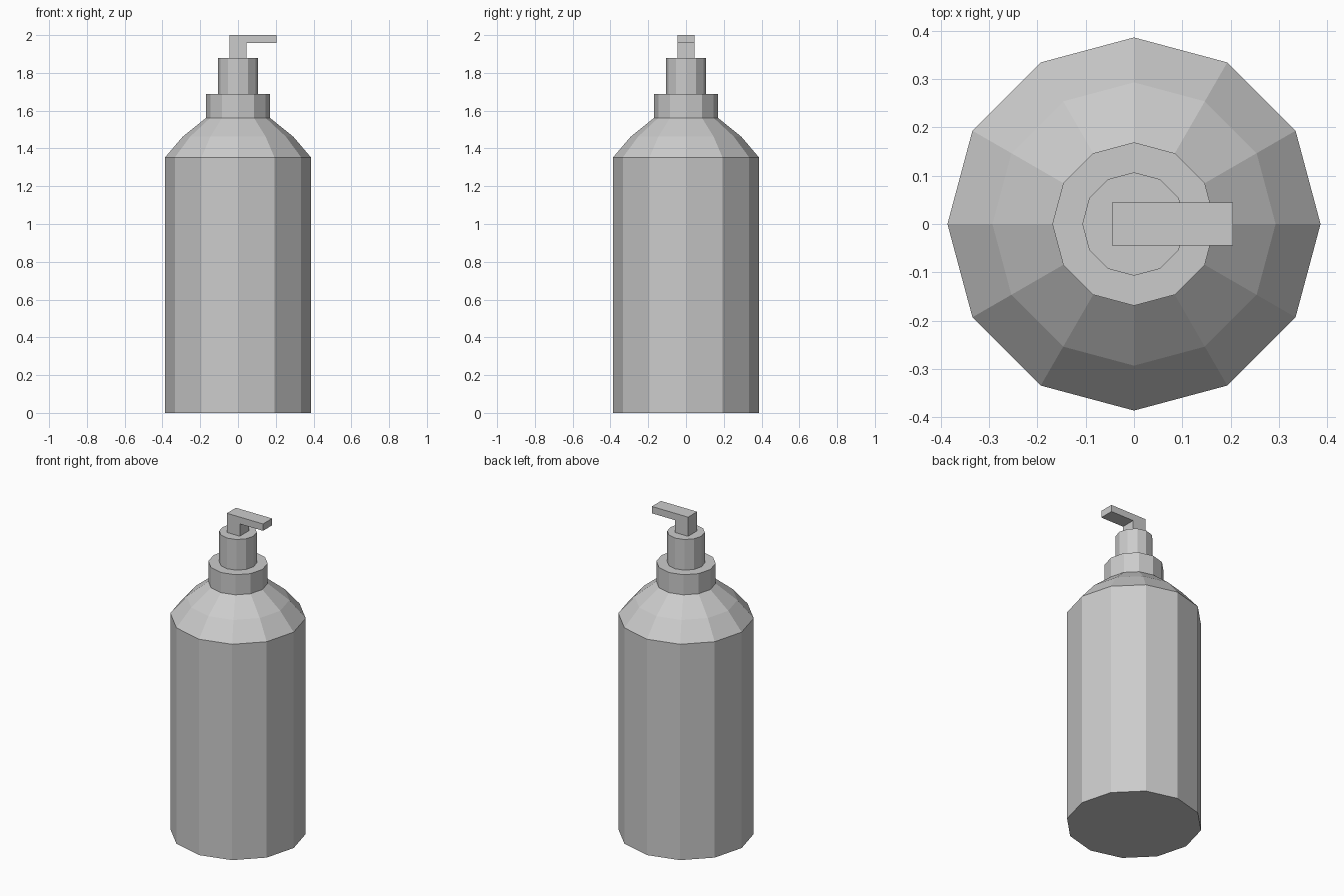
import bpy, bmesh
from math import cos, sin, pi

if "Cube" in bpy.data.objects:
    bpy.data.objects.remove(bpy.data.objects["Cube"])

SIDES = 12


def finish(name, bm):
    bmesh.ops.recalc_face_normals(bm, faces=bm.faces[:])
    mesh = bpy.data.meshes.new(name)
    bm.to_mesh(mesh)
    bm.free()
    obj = bpy.data.objects.new(name, mesh)
    bpy.context.collection.objects.link(obj)
    return obj


def lathe(name, profile):
    """Closed faceted solid from (radius, z) rings."""
    bm = bmesh.new()
    rings = [[bm.verts.new((r * cos(2 * pi * i / SIDES), r * sin(2 * pi * i / SIDES), z))
              for i in range(SIDES)] for r, z in profile]
    for low, high in zip(rings, rings[1:]):
        for i in range(SIDES):
            j = (i + 1) % SIDES
            bm.faces.new((low[i], low[j], high[j], high[i]))
    bm.faces.new(rings[0][::-1])
    bm.faces.new(rings[-1])
    return finish(name, bm)


def extrude_y(name, outline, half_width):
    """Side outline in x, z made solid along y."""
    bm = bmesh.new()
    face = bm.faces.new([bm.verts.new((x, -half_width, z)) for x, z in outline])
    new = bmesh.ops.extrude_face_region(bm, geom=[face], use_keep_orig=True)["geom"]
    verts = [v for v in new if isinstance(v, bmesh.types.BMVert)]
    bmesh.ops.translate(bm, verts=verts, vec=(0, 2 * half_width, 0))
    return finish(name, bm)


# Bottle with rounded shoulder
lathe("bottle_body", [(0.386, 0), (0.386, 1.353), (0.293, 1.462), (0.169, 1.562)])
# Screw collar and pump neck
lathe("collar", [(0.169, 1.562), (0.169, 1.688)])
lathe("pump_neck", [(0.107, 1.688), (0.107, 1.88)])
# Stem and spout as one L-shaped piece
extrude_y("pump_spout", [(-0.046, 1.88), (0.044, 1.88), (0.044, 1.957),
                         (0.205, 1.957), (0.205, 2.0), (-0.046, 2.0)], 0.045)
